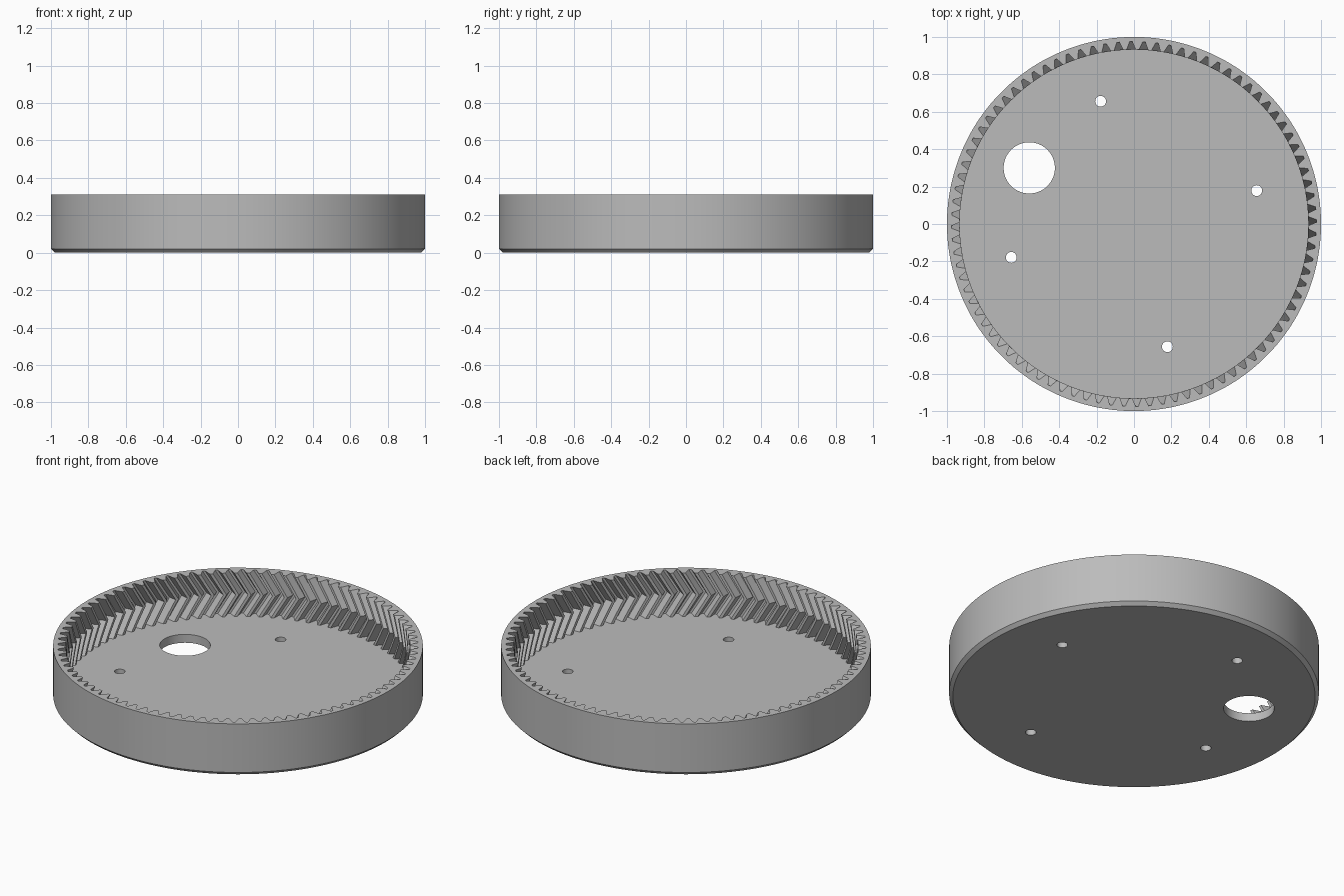
import bpy
import bmesh
import math
from mathutils import Matrix

TEETH = 88
PHASE = 0.0167
FLOOR, TOP = 0.05, 0.31
MIDDLE = (FLOOR + TOP) / 2
TIP_R, ROOT_R = 0.932, 0.975
TWIST = 0.08          # angle the teeth turn over half the height
STEPS = 4             # slices per half of the herringbone

cube = bpy.data.objects.get("Cube")
if cube:
    bpy.data.objects.remove(cube, do_unlink=True)

grey = bpy.data.materials.new("plain_grey")
grey.use_nodes = True
colour = (0.5, 0.5, 0.5, 1)
grey.diffuse_color = colour
grey.node_tree.nodes["Principled BSDF"].inputs["Base Color"].default_value = colour


def make_object(name, bm):
    mesh = bpy.data.meshes.new(name)
    bmesh.ops.recalc_face_normals(bm, faces=bm.faces)
    bm.to_mesh(mesh)
    bm.free()
    mesh.materials.append(grey)
    obj = bpy.data.objects.new(name, mesh)
    bpy.context.collection.objects.link(obj)
    return obj


# One tooth space: (fraction of pitch from its centre, radius)
pitch = 2 * math.pi / TEETH
space = [(-0.37, TIP_R), (-0.1, ROOT_R), (0.1, ROOT_R), (0.37, TIP_R)]
outline = [(PHASE + (t + f) * pitch, r) for t in range(TEETH) for f, r in space]


def add_loop(bm, z, radius=None, turn=0):
    """Closed loop: round when a radius is given, otherwise toothed."""
    loop = []
    for a, r in outline:
        r = radius or r
        loop.append(bm.verts.new((r * math.cos(a + turn), r * math.sin(a + turn), z)))
    return loop


# Gear body: chamfered outside, rim, herringbone inside wall, floor
bm = bmesh.new()
loops = [add_loop(bm, 0, 0.98), add_loop(bm, 0.02, 1), add_loop(bm, TOP, 1)]
for i in range(2 * STEPS + 1):
    z = TOP - (TOP - FLOOR) * i / (2 * STEPS)
    depth = 1 - abs(z - MIDDLE) / (TOP - MIDDLE)
    loops.append(add_loop(bm, z, turn=-TWIST * depth))
count = len(outline)
for low, high in zip(loops, loops[1:]):
    for i in range(count):
        j = (i + 1) % count
        bm.faces.new((low[i], low[j], high[j], high[i]))
bm.faces.new(loops[0])
bm.faces.new(loops[-1])
body = make_object("ring_gear", bm)

# Holes through the floor: one large, four small at quarter turns
bm = bmesh.new()
holes = [(-0.56, 0.30, 0.137, 64)]
for k in range(4):
    a = math.radians(15.2 + 90 * k)
    holes.append((0.68 * math.cos(a), 0.68 * math.sin(a), 0.029, 24))
for x, y, r, sides in holes:
    bmesh.ops.create_cone(bm, cap_ends=True, segments=sides, radius1=r, radius2=r,
                          depth=0.3, matrix=Matrix.Translation((x, y, 0.02)))
cutter = make_object("hole_cutter", bm)
cutter.hide_render = True

cut = body.modifiers.new("holes", "BOOLEAN")
cut.operation = "DIFFERENCE"
cut.solver = "EXACT"
cut.object = cutter
bpy.ops.object.select_all(action="DESELECT")
bpy.context.view_layer.objects.active = body
body.select_set(True)
bpy.ops.object.modifier_apply(modifier=cut.name)
bpy.data.objects.remove(cutter, do_unlink=True)
bpy.ops.object.shade_smooth_by_angle(angle=math.radians(25))
